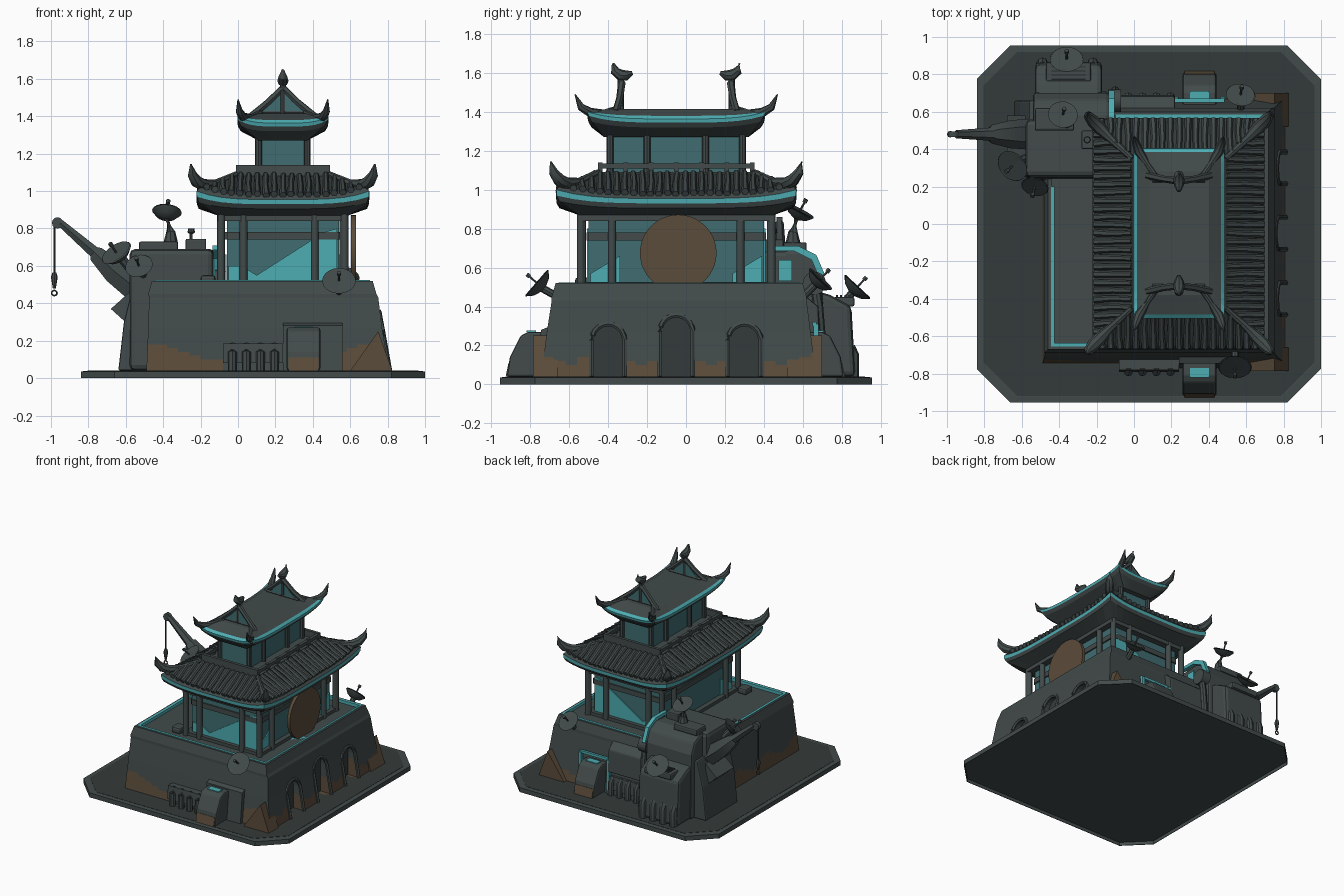
import bpy, bmesh, math, random
from mathutils import Vector

if "Cube" in bpy.data.objects:
    bpy.data.objects.remove(bpy.data.objects["Cube"])
random.seed(4)

def mat(name, c):
    m = bpy.data.materials.new(name)
    m.diffuse_color = (*c, 1)
    m.use_nodes = True
    m.node_tree.nodes["Principled BSDF"].inputs["Base Color"].default_value = m.diffuse_color
    return m
SLATE = mat("slate", (0.054, 0.069, 0.068))
DARK = mat("charcoal", (0.034, 0.043, 0.042))
CYAN = mat("bright_cyan", (0.075, 0.42, 0.45))
TEAL = mat("glass_teal", (0.05, 0.15, 0.16))
RUST = mat("rust_brown", (0.105, 0.072, 0.043))

def finish(name, bm, mats, smooth=False):
    bmesh.ops.recalc_face_normals(bm, faces=bm.faces)
    me = bpy.data.meshes.new(name)
    bm.to_mesh(me)
    bm.free()
    for m in mats:
        me.materials.append(m)
    if smooth:
        me.polygons.foreach_set("use_smooth", [True] * len(me.polygons))
        me.set_sharp_from_angle(angle=math.radians(40))
    ob = bpy.data.objects.new(name, me)
    bpy.context.collection.objects.link(ob)
    return ob

def loft(name, rings, mats, bands=None, smooth=False):
    bm = bmesh.new()
    vs = [[bm.verts.new(p) for p in r] for r in rings]
    n = len(rings[0])
    for k in range(len(vs) - 1):
        for i in range(n):
            f = bm.faces.new((vs[k][i], vs[k][(i+1) % n], vs[k+1][(i+1) % n], vs[k+1][i]))
            f.material_index = bands[k] if bands else 0
    bm.faces.new(vs[0])
    bm.faces.new(vs[-1])
    return finish(name, bm, mats, smooth)

def prism(name, pts, axis, a, b, m, bevel=0):
    put = {'x': lambda u, v, w: (w, u, v), 'y': lambda u, v, w: (u, w, v), 'z': lambda u, v, w: (u, v, w)}[axis]
    ob = loft(name, [[put(u, v, w) for u, v in pts] for w in (a, b)], [m])
    if bevel:
        md = ob.modifiers.new("bevel", 'BEVEL')
        md.width, md.segments = bevel, 2
    return ob

def box(name, x0, x1, y0, y1, z0, z1, m, bevel=0):
    return prism(name, [(x0, y0), (x1, y0), (x1, y1), (x0, y1)], 'z', z0, z1, m, bevel)

def tube(name, pts, radii, m, n=8):
    pts = [Vector(p) for p in pts]
    if not isinstance(radii, (list, tuple)):
        radii = [radii] * len(pts)
    rings = []
    for i, p in enumerate(pts):
        d = (pts[min(i+1, len(pts)-1)] - pts[max(i-1, 0)]).normalized()
        ref = Vector((0, 0, 1)) if abs(d.z) < 0.95 else Vector((0, 1, 0))
        u = d.cross(ref).normalized()
        v = d.cross(u)
        rings.append([p + radii[i] * (u*math.cos(2*math.pi*j/n) + v*math.sin(2*math.pi*j/n)) for j in range(n)])
    return loft(name, rings, [m], smooth=True)

def dish(name, c, nrm, r):
    c, d = Vector(c), Vector(nrm).normalized()
    tube(name, [c - d*.045, c - d*.03, c, c + d*.006, c - d*.015], [r*.2, r*.65, r, r*.95, r*.15], SLATE, 20)
    tube(name + "_feed", [c - d*.02, c + d*.06], .006, SLATE, 6)
    tube(name + "_feed_tip", [c + d*.05, c + d*.07], .012, SLATE, 6)

# base plate with cut corners, hollow underneath
def octo(i, z):
    x0, x1, y, c = -.84 + i, 1 - i, .955 - i, .18
    return [(px, py, z) for px, py in ((x0+c, -y), (x1-c, -y), (x1, -y+c), (x1, y-c), (x1-c, y), (x0+c, y), (x0, y-c), (x0, -y+c))]
loft("base_plate", [octo(.004, .026), octo(.004, 0), octo(0, 0), octo(0, .036), octo(.03, .038)], [SLATE])
loft("base_plate_top", [octo(.035, .034), octo(.035, .04)], [DARK])

# stone plinth with recessed terrace, arches and a rusty foot
def rect(x0, x1, y0, y1, z):
    return [(x0, y0, z), (x1, y0, z), (x1, y1, z), (x0, y1, z)]
plinth = loft("plinth", [rect(-.49, .81, -.745, .67, .03), rect(-.48, .77, -.715, .64, .27), rect(-.475, .75, -.69, .62, .43),
              rect(-.48, .74, -.69, .62, .45), rect(-.46, .72, -.67, .60, .52), rect(-.44, .70, -.65, .58, .52),
              rect(-.44, .70, -.65, .58, .50)], [SLATE, RUST, DARK])
def wall_x(z):
    return .812 - .075 * (z - .03) / .42
for k, (yc, top) in enumerate([(-.40, .31), (-.05, .355), (.30, .31)]):
    w = .085
    arc = [(yc + w*math.cos(a*math.pi/10), top - w + w*math.sin(a*math.pi/10)) for a in range(11)]
    out = [(yc + w, .04)] + arc + [(yc - w, .04)]
    cut = prism("arch_cutter", out, 'x', .715, .95, DARK)
    md = plinth.modifiers.new("cut", 'BOOLEAN')
    md.object, md.operation, md.solver = cut, 'DIFFERENCE', 'EXACT'
    bpy.context.view_layer.objects.active = plinth
    bpy.ops.object.modifier_apply(modifier="cut")
    bpy.data.objects.remove(cut)
    tube(f"arch_frame_{k}", [(wall_x(z), y, z) for y, z in out], .014, SLATE, 6)
bm = bmesh.new()
bm.from_mesh(plinth.data)
cuts = [((0, 0, .06 + .02*i), (0, 0, 1)) for i in range(8)]
cuts += [((.06*i - .8, 0, 0), (1, 0, 0)) for i in range(28)] + [((0, .06*i - .8, 0), (0, 1, 0)) for i in range(28)]
for co, no in cuts:
    bmesh.ops.bisect_plane(bm, geom=bm.verts[:] + bm.edges[:] + bm.faces[:], plane_co=co, plane_no=no)
for f in bm.faces:
    c = f.calc_center_median()
    limit = .14 + .035 * math.sin(11*c.x + 17*c.y)
    f.material_index = 1 if c.z < limit and c.z > .035 and not (-.1 < c.x < .45 and abs(c.y) > .5) else 0
    if .70 < c.x < .73 and c.z < .36 and f.normal.x > .9:
        f.material_index = 2
bm.to_mesh(plinth.data)
bm.free()
for y0, y1 in ((-.785, -.66), (.52, .70)):
    prism("corner_buttress", [(.60, .04), (.825, .04), (.75, .25)], 'y', y0, y1, RUST)

# glowing terrace edge
for n, a in (("left", (-.445, -.425, -.65, .2)), ("front", (-.445, .705, -.655, -.635)), ("right", (.69, .705, -.65, .58)), ("back", (-.1, .70, .565, .585))):
    box(f"terrace_light_{n}", *a, .50, .524, CYAN)

# main hall: frame, glass, columns
CX, CY = .24, -.05
box("hall_core", -.06, .54, -.50, .40, .50, .88, TEAL)
box("hall_lintel", -.11, .59, -.55, .45, .84, .89, SLATE)
box("hall_sill", -.10, .58, -.54, .44, .50, .525, SLATE)
for s, n in ((-1, "front"), (1, "back")):
    y = CY + s*.455
    prism(f"hall_{n}_glow", [(-.05, .52), (.53, .52), (.53, .80), (.46, .78), (.1, .55), (.02, .6), (-.05, .6)], 'y', y - .004, y + .004, CYAN)
    box(f"hall_{n}_band", -.06, .54, y - .006, y + .006, .74, .78, SLATE)
    for x in (-.09, .03, .41, .565):
        tube(f"{n}_column", [(x, CY + s*.485, .50), (x, CY + s*.485, .88)], .021, SLATE, 10)
for s, n in ((-1, "left"), (1, "right")):
    x = CX + s*.305
    for yy in (-.49, .24):
        prism(f"hall_{n}_glow", [(yy, .52), (yy + .15, .52), (yy + .15, .66), (yy, .57)], 'x', x - .004, x + .004, CYAN)
    box(f"hall_{n}_band", x - .006, x + .006, -.5, .4, .74, .78, SLATE)
    for y in (-.54, -.38, .28, .44):
        tube(f"{n}_column", [(CX + s*.33, y, .50), (CX + s*.33, y, .88)], .021, SLATE, 10)
tube("round_disc", [(.605, -.04, .675), (.63, -.04, .675)], .197, RUST, 40)
box("disc_stand", .55, .66, -.2, .12, .48, .50, CYAN)

# sweeping roofs with raised corners
def roof(name, rings, bands, n=14):
    loops = []
    for hx, hy, z, lift in rings:
        loop = []
        for sx, sy in ((1, -1), (1, 1), (-1, 1), (-1, -1)):
            for i in range(n):
                t = -1 + 2*i/n
                p = (sx*hx, t*hy*sx) if sx*sy < 0 else (-t*hx*sx, sy*hy)
                loop.append((CX + p[0], CY + p[1], z + lift*abs(t)**4))
        loops.append(loop)
    return loft(name, loops, [SLATE, CYAN, DARK], bands)
roof("lower_roof", [(.35, .50, .87, 0), (.45, .60, .905, .035), (.46, .615, .93, .04), (.462, .617, .955, .045),
                    (.44, .60, .975, .045), (.25, .40, 1.08, 0)], [0, 0, 1, 0, 2])
roof("upper_roof", [(.13, .37, 1.27, 0), (.225, .435, 1.32, .03), (.24, .45, 1.345, .035), (.243, .455, 1.364, .035),
                    (.225, .435, 1.38, .02), (.16, .33, 1.415, 0)], [0, 0, 1, 1, 0])

# roof tile ribs on the lower roof
def rib(side, s, u):
    hu, hw = (.59, .44) if side == 'x' else (.43, .60)
    k = max(.08, min(1, (hu + .02 - abs(u)) / .2))
    lift = .045 * abs(u/hu)**4
    pts = []
    for q in (0, .5*k, k):
        w, z = s*(hw + .012 - .2*q), .98 + lift*(1 - q) + .105*q + random.uniform(-.004, .006)
        j = u + random.uniform(-.004, .004)
        pts.append((CX + w, CY + j, z) if side == 'x' else (CX + j, CY + w, z))
    tube("roof_tile_row", pts, [.019, .016, .015], SLATE, 6)
for s in (-1, 1):
    for i in range(27):
        rib('x', s, -.57 + 1.14*i/26)
    for i in range(19):
        rib('y', s, -.41 + .82*i/18)

# hip ridges ending in upturned horns
for sx in (-1, 1):
    for sy in (-1, 1):
        P = lambda x, y, z: (CX + sx*x, CY + sy*y, z)
        tube("lower_horn", [P(.25, .40, 1.09), P(.36, .50, 1.04), P(.42, .56, 1.03), P(.46, .60, 1.05), P(.485, .63, 1.09), P(.492, .645, 1.145)],
             [.016, .022, .034, .034, .025, .004], SLATE)
        tube("upper_horn", [P(.12, .30, 1.42), P(.17, .37, 1.395), P(.215, .44, 1.395), P(.232, .49, 1.425), P(.24, .52, 1.49)],
             [.014, .017, .026, .02, .003], SLATE)
        tube("gable_rafter", [P(.17, .31, 1.40), P(.08, .29, 1.475), P(0, .28, 1.55)], [.02, .018, .02], SLATE, 6)

# end gables with finials
for s in (-1, 1):
    y = CY + s*.285
    prism("gable_panel", [(.10, 1.40), (.38, 1.40), (.24, 1.53)], 'y', y - .01, y + .01, TEAL)
    tube("gable_tie", [(.10, y, 1.42), (.38, y, 1.42)], .014, SLATE, 6)
    tube("finial_post", [(.24, y, 1.40), (.24, y, 1.58)], .016, SLATE)
    tube("finial", [(.24, y - s*.06, 1.60), (.24, y - s*.03, 1.588), (.24, y, 1.588), (.24, y + s*.03, 1.61), (.24, y + s*.04, 1.65)],
         [.01, .026, .03, .024, .006], SLATE)

# upper storey and balcony
box("balcony_floor", -.01, .49, -.45, .35, 1.06, 1.09, SLATE)
box("upper_room", .12, .36, -.38, .28, 1.08, 1.29, TEAL)
for x in (.11, .37):
    for y in (-.39, -.2, .1, .29):
        tube("upper_column", [(x, y, 1.08), (x, y, 1.30)], .018, SLATE)
for x in (0, .48):
    box("balcony_rail_side", x - .012, x + .012, -.45, .35, 1.11, 1.135, SLATE)
    for i in range(7):
        y = -.44 + .78*i/6
        box("rail_post", x - .012, x + .012, y - .012, y + .012, 1.08, 1.14, SLATE)
for y in (-.44, .34):
    box("balcony_panel", -.01, .49, y - .012, y + .012, 1.08, 1.14, SLATE)

# rear-left machine annex
prism("annex_tower", [(.22, .04), (.24, .50), (.25, .69), (.56, .69), (.56, .04)], 'x', -.58, -.13, SLATE, .03)
prism("annex_shoulder", [(.5, .04), (.5, .69), (.58, .69), (.66, .65), (.70, .56), (.71, .04)], 'x', -.54, -.13, SLATE, .02)
prism("annex_lower", [(.6, .04), (.6, .5), (.74, .46), (.85, .40), (.87, .04)], 'x', -.53, -.17, SLATE, .025)
prism("annex_foot", [(-.64, .04), (-.61, .30), (-.56, .50), (-.50, .50), (-.50, .04)], 'y', .25, .66, SLATE, .01)
prism("annex_wedge", [(-.68, .37), (-.58, .46), (-.58, .28)], 'y', .36, .58, SLATE)
band = [(.43, .71), (.58, .71), (.67, .665), (.715, .56)]
prism("annex_light", band + [(y - .025, z - .025) for y, z in band[::-1]], 'x', -.135, -.105, CYAN)
box("annex_window", -.13, -.122, .475, .545, .53, .64, CYAN)
tube("annex_side_drum", [(-.14, .66, .52), (-.07, .66, .52)], .06, SLATE, 14)
tube("annex_drain", [(-.10, .66, .52), (-.10, .68, .40), (-.10, .71, .04)], .025, SLATE)
box("annex_vent", -.47, -.23, .76, .865, .40, .45, SLATE, .01)
for i in range(4):
    box("vent_slat", -.44, -.26, .77 + .022*i, .78 + .022*i, .45, .458, DARK)
    tube("annex_back_pipe", [(-.49 + .09*i, .86, .04), (-.49 + .09*i, .86, .15), (-.49 + .09*i, .84, .19)], .03, SLATE)
box("roof_unit", -.53, -.32, .5, .62, .68, .73, SLATE, .01)
box("roof_box", -.28, -.17, .40, .50, .68, .745, SLATE, .008)
tube("roof_lamp", [(-.25, .45, .74), (-.25, .45, .77), (-.25, .45, .78), (-.25, .45, .80)], [.008, .008, .02, .016], SLATE)

# crane arm with cable and hook
tube("crane_arm", [(-.52, .48, .46), (-.66, .48, .57), (-.76, .48, .665), (-.77, .48, .675), (-.95, .48, .83)], [.085, .075, .05, .035, .022], SLATE, 6)
tube("crane_pulley", [(-.965, .465, .83), (-.965, .495, .83)], .03, SLATE, 12)
tube("crane_cable", [(-.982, .48, .82), (-.982, .48, .55)], .005, DARK, 6)
tube("hook_block", [(-.982, .48, .565), (-.982, .48, .54), (-.982, .48, .48)], [.01, .018, .008], SLATE)
ring = [(-.982 + .014*math.cos(a*math.pi/6), .48, .455 + .014*math.sin(a*math.pi/6)) for a in range(13)]
tube("hook_ring", ring, .005, SLATE, 6)

# satellite dishes on stubs
dish("roof_dish", (-.38, .585, .89), (.1, .45, .85), .08)
tube("roof_dish_mast", [(-.36, .55, .72), (-.36, .55, .78), (-.38, .57, .86)], [.04, .025, .018], SLATE)
dish("back_dish", (-.36, .88, .50), (0, .65, .7), .09)
tube("back_dish_arm", [(-.36, .80, .40), (-.36, .86, .48)], .02, SLATE)
dish("left_dish", (-.65, .31, .67), (-.5, -.45, .75), .09)
tube("left_dish_arm", [(-.55, .36, .55), (-.63, .33, .65)], .025, SLATE)
dish("side_dish", (-.53, .20, .60), (-.2, -.75, .6), .075)
tube("side_dish_arm", [(-.50, .27, .54), (-.52, .22, .58)], .022, SLATE)
dish("front_dish", (.54, -.765, .52), (0, -.75, .65), .09)
tube("front_dish_arm", [(.54, -.66, .45), (.54, -.75, .5)], .02, SLATE)
dish("rear_dish", (.57, .69, .54), (.1, .65, .7), .08)
tube("rear_dish_arm", [(.57, .60, .45), (.57, .67, .52)], .02, SLATE)

# entrance booths and pipe banks, front and back
for s, y0, n in ((-1, -.72, "front"), (1, .61, "back")):
    Y = lambda d: y0 + s*d
    prism(f"{n}_booth", [(Y(0), .04), (Y(.20), .04), (Y(.185), .14), (Y(.13), .25), (Y(.09), .27), (Y(0), .27)], 'x', .26, .44, SLATE, .012)
    prism(f"{n}_booth_foot", [(Y(.1), .04), (Y(.207), .04), (Y(.192), .11), (Y(.1), .11)], 'x', .27, .43, RUST)
    prism(f"{n}_booth_screen", [(Y(.05), .27), (Y(.10), .27), (Y(.10), .276), (Y(.05), .276)], 'x', .30, .40, CYAN)
    prism(f"{n}_wall_panel", [(Y(-.05), .04), (Y(.05), .04), (Y(.025), .28), (Y(-.05), .31)], 'x', .24, .56 if s < 0 else .47, SLATE)
    prism(f"{n}_pipe_box", [(Y(-.02), .08), (Y(.07), .08), (Y(.06), .185), (Y(-.02), .185)], 'x', -.08, .24, SLATE)
    for i in range(4):
        x = -.03 + .075*i
        tube(f"{n}_pipe", [(x, Y(.07), .04), (x, Y(.07), .14), (x, Y(.04), .175)], .024, SLATE)
# back wall cabinet and lit doorway
prism("back_cabinet", [(.58, .22), (.69, .22), (.68, .40), (.62, .45), (.58, .45)], 'x', -.09, .22, SLATE, .01)
for x in (.225, .475):
    box("door_light", x - .012, x + .012, .655, .68, .04, .31, CYAN)
box("door_light_top", .215, .485, .65, .67, .30, .32, CYAN)
# terrace crate
box("terrace_crate", -.20, -.12, -.57, -.48, .50, .55, SLATE, .015)
